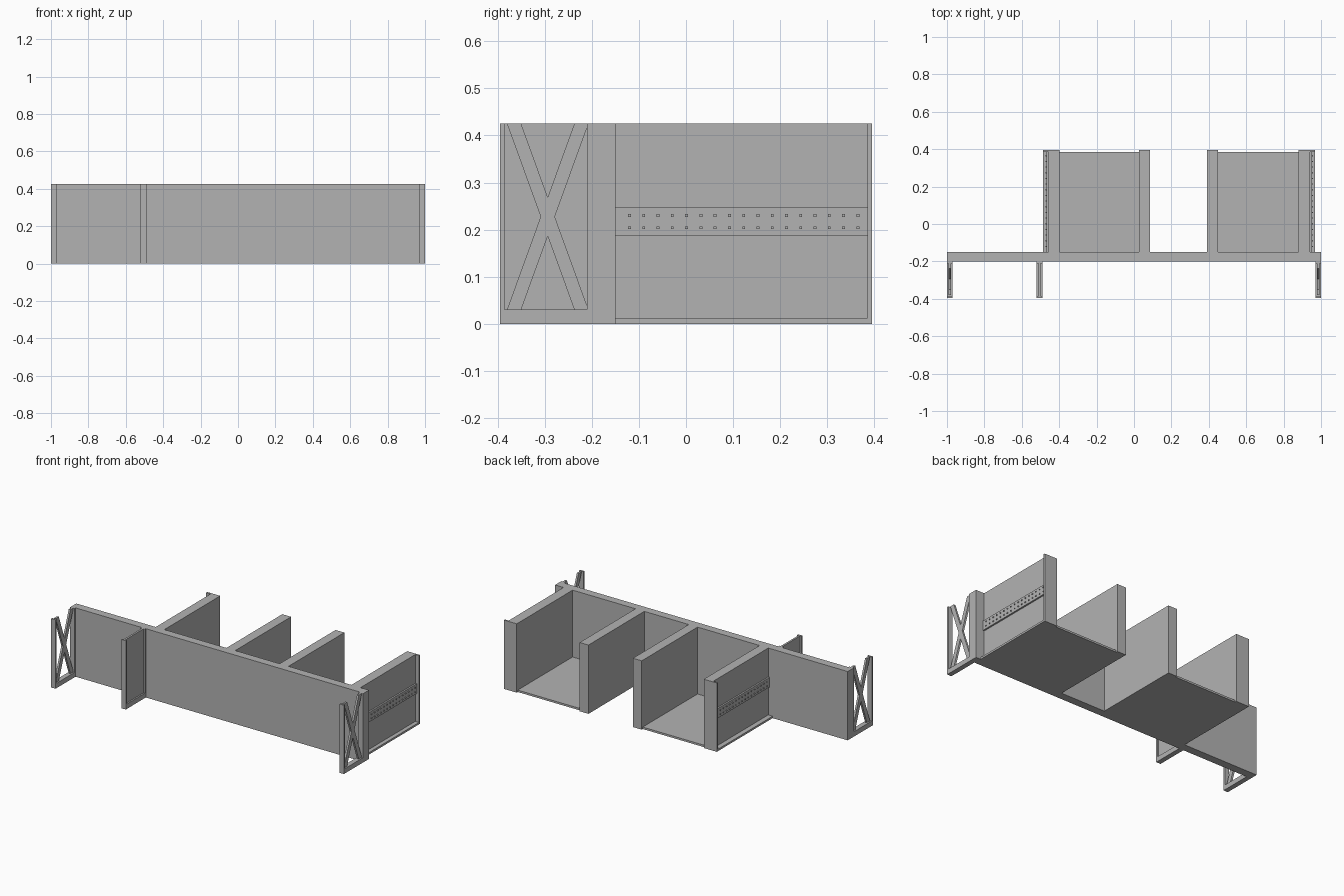
import bpy
import bmesh
import math
from mathutils import Matrix, Vector

cube = bpy.data.objects.get("Cube")
if cube:
    bpy.data.objects.remove(cube, do_unlink=True)

grey = bpy.data.materials.new("plain grey")
grey.use_nodes = True
colour = (0.45, 0.45, 0.45, 1)
grey.diffuse_color = colour
grey.node_tree.nodes["Principled BSDF"].inputs["Base Color"].default_value = colour

H = 0.425          # wall height
FRONT, WALL_F, WALL_B, BACK = -0.395, -0.2, -0.15, 0.395
FLOOR = 0.012


def add_box(bm, x, y, z):
    """Axis-aligned box from (low, high) pairs."""
    mid = Vector([sum(r) / 2 for r in (x, y, z)])
    size = [abs(r[1] - r[0]) for r in (x, y, z)]
    bmesh.ops.create_cube(bm, size=1, matrix=Matrix.Translation(mid) @ Matrix.Diagonal((*size, 1)))


def add_prism(bm, x, outline):
    """Extrude a (y, z) outline across the x range."""
    face = bm.faces.new([bm.verts.new((x[0], y, z)) for y, z in outline])
    moved = bmesh.ops.extrude_face_region(bm, geom=[face])["geom"]
    bmesh.ops.translate(bm, vec=(x[1] - x[0], 0, 0),
                        verts=[v for v in moved if isinstance(v, bmesh.types.BMVert)])


def finish(bm, name):
    bmesh.ops.recalc_face_normals(bm, faces=bm.faces)
    mesh = bpy.data.meshes.new(name)
    bm.to_mesh(mesh)
    bm.free()
    mesh.materials.append(grey)
    bpy.context.collection.objects.link(bpy.data.objects.new(name, mesh))


def box(name, x, y, z):
    bm = bmesh.new()
    add_box(bm, x, y, z)
    finish(bm, name)


# Long front wall
box("front_wall", (-1, 1), (WALL_F, WALL_B), (0, H))


def bay(label, outer_rim, outer_face, outer_in, inner_in, inner_out):
    """Room behind the wall: floor, inner wall and a recessed outer wall."""
    s = 1 if outer_rim > outer_face else -1
    box(label + "_floor", (outer_rim, inner_out), (WALL_B, 0.385), (0, FLOOR))
    box(label + "_inner_wall", (inner_in, inner_out), (WALL_B, BACK), (FLOOR, H))
    box(label + "_outer_wall", (outer_face, outer_in), (WALL_B, 0.385), (FLOOR, H))
    box(label + "_outer_end_plate", (outer_rim, outer_in), (0.385, BACK), (0, H))
    box(label + "_inner_end_foot", (inner_in, inner_out), (0.385, BACK), (0, FLOOR))
    # Riveted band on the outer wall
    band = outer_face + s * 0.01
    box(label + "_band", (outer_face, band), (WALL_B, 0.385), (0.187, 0.247))
    bm = bmesh.new()
    for z in (0.204, 0.23):
        for i in range(17):
            y = -0.12 + i * 0.0303
            add_box(bm, (band, band + s * 0.005), (y - 0.003, y + 0.003), (z - 0.003, z + 0.003))
    finish(bm, label + "_band_rivets")


bay("right_bay", -0.487, -0.457, -0.398, 0.026, 0.086)
bay("left_bay", 0.967, 0.942, 0.88, 0.45, 0.39)


def bracket(name, x, crossed):
    """Open-topped frame, filled by crossed braces or a thin panel."""
    bm = bmesh.new()
    add_box(bm, x, (FRONT, -0.385), (0, H))
    add_box(bm, x, (-0.21, WALL_F), (0, H))
    add_box(bm, x, (-0.385, -0.21), (0, 0.03))
    mid = sum(x) / 2
    if crossed:
        # Two leaning braces crossing in the middle
        for a, b in ((-0.365, -0.222), (-0.222, -0.365)):
            add_prism(bm, (mid - 0.006, mid + 0.006),
                      [(a - 0.015, H), (a + 0.015, H), (b + 0.015, 0.03), (b - 0.015, 0.03)])
    else:
        add_box(bm, (mid - 0.006, mid + 0.006), (-0.385, -0.21), (0.03, H))
    finish(bm, name)


bracket("right_bracket", (-1, -0.97), True)
bracket("middle_bracket", (-0.52, -0.49), False)
bracket("left_bracket", (0.97, 1), True)
